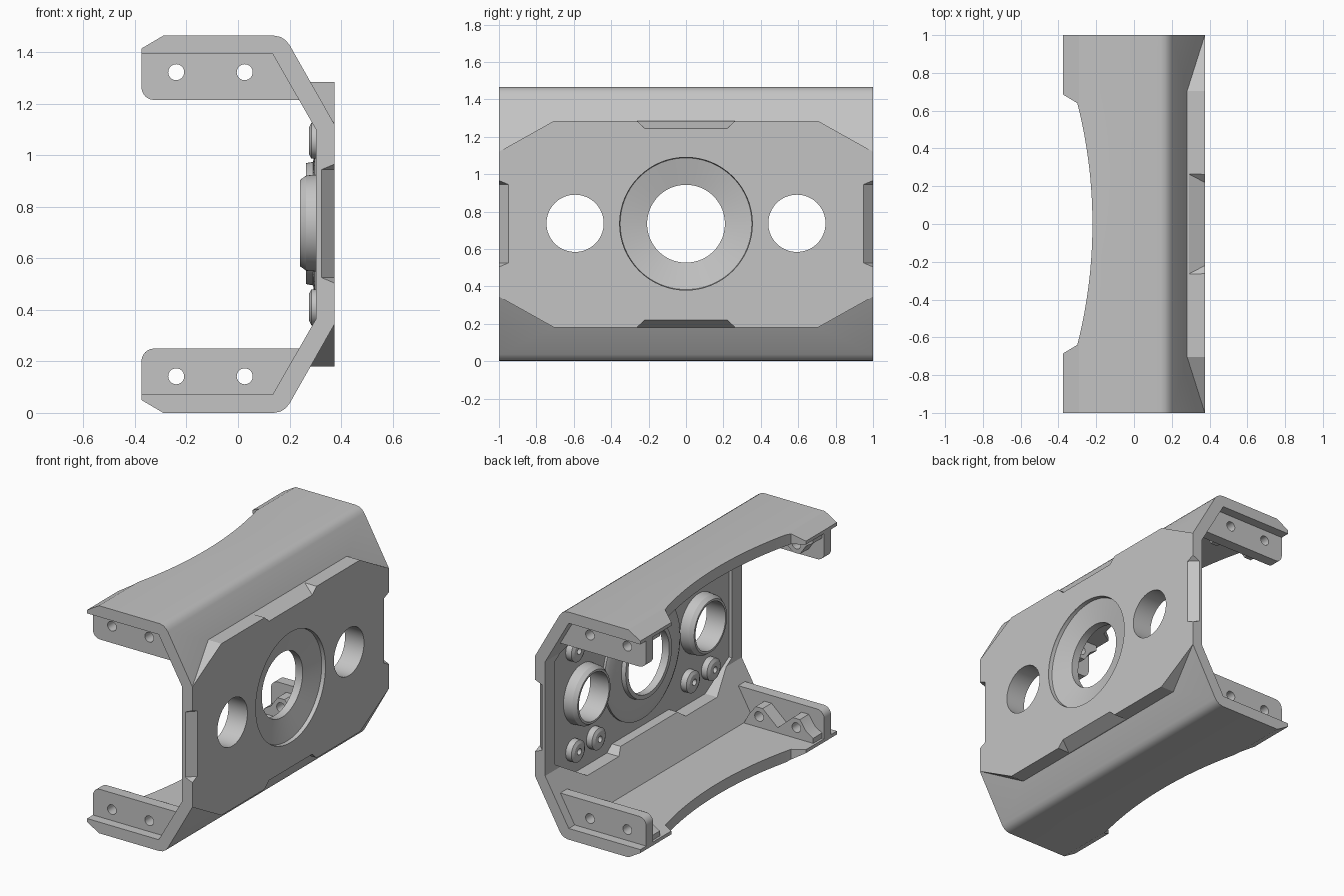
import bpy, bmesh, math
from mathutils import Vector

if "Cube" in bpy.data.objects:
    bpy.data.objects.remove(bpy.data.objects["Cube"])

ZC = 0.7325  # mid height
grey = bpy.data.materials.new("light grey")
grey.diffuse_color = (0.55, 0.55, 0.55, 1)
grey.use_nodes = True
grey.node_tree.nodes["Principled BSDF"].inputs["Base Color"].default_value = grey.diffuse_color


def finish(name, bm):
    bmesh.ops.recalc_face_normals(bm, faces=bm.faces)
    me = bpy.data.meshes.new(name)
    bm.to_mesh(me)
    bm.free()
    me.materials.append(grey)
    ob = bpy.data.objects.new(name, me)
    bpy.context.collection.objects.link(ob)
    return ob


def prism(name, pts, axis, lo, hi):
    """Extrude a 2D outline along the x, y or z axis."""
    put = {"x": lambda a, b, t: (t, a, b), "y": lambda a, b, t: (a, t, b),
           "z": lambda a, b, t: (a, b, t)}[axis]
    bm = bmesh.new()
    f = bm.faces.new([bm.verts.new(put(a, b, lo)) for a, b in pts])
    new = bmesh.ops.extrude_face_region(bm, geom=[f])["geom"]
    step = Vector(put(0, 0, hi - lo))
    bmesh.ops.translate(bm, vec=step, verts=[v for v in new if isinstance(v, bmesh.types.BMVert)])
    return finish(name, bm)


def hull(name, pts):
    bm = bmesh.new()
    for p in pts:
        bm.verts.new(p)
    bmesh.ops.convex_hull(bm, input=bm.verts)
    return finish(name, bm)


def circle(a, b, r, n=48):
    return [(a + r * math.cos(2 * math.pi * i / n), b + r * math.sin(2 * math.pi * i / n)) for i in range(n)]


def ring(name, profile, y, z, n=64):
    """Lathe a closed (x, radius) profile around an x-parallel axis."""
    bm = bmesh.new()
    loops = [[bm.verts.new((x, y + a, z + b)) for a, b in circle(0, 0, r, n)] for x, r in profile]
    for k, cur in enumerate(loops):
        nxt = loops[(k + 1) % len(loops)]
        for i in range(n):
            j = (i + 1) % n
            bm.faces.new((cur[i], cur[j], nxt[j], nxt[i]))
    return smooth(finish(name, bm))


def smooth(ob):
    bpy.ops.object.select_all(action="DESELECT")
    ob.select_set(True)
    bpy.context.view_layer.objects.active = ob
    bpy.ops.object.shade_smooth_by_angle(angle=math.radians(25))
    return ob


def boolean(target, tool, op="DIFFERENCE"):
    m = target.modifiers.new("cut", "BOOLEAN")
    m.operation, m.object, m.solver = op, tool, "EXACT"
    bpy.context.view_layer.objects.active = target
    bpy.ops.object.modifier_apply(modifier=m.name)
    bpy.data.objects.remove(tool)


def mirrored(half):
    """Complete a lower outline with its copy above mid height."""
    return half + [(a, 2 * ZC - b) for a, b in reversed(half)]


# Bracket: solid outer channel plus front plate, then hollowed
outer = [(-0.375, 0.05), (-0.29, 0), (0.14, 0), (0.165, 0.005), (0.185, 0.018), (0.2, 0.036), (0.375, 0.345)]
bracket = prism("bracket_shell", mirrored(outer), "y", -1, 1)
plate = mirrored([(-1, 0.345), (-0.705, 0.18), (0.705, 0.18), (1, 0.345)])
boolean(bracket, prism("plate", plate, "x", 0.1, 0.375), "UNION")
inner = [(-0.6, 0.072), (0.135, 0.072), (0.303, 0.365)]
boolean(bracket, prism("hollow", mirrored(inner), "y", -1.2, 1.2))

# Pocket behind the plate, stepped around the edge notches
pocket = mirrored([(-0.9, 0.40), (-0.66, 0.255), (-0.34, 0.255), (-0.29, 0.295),
                   (0.29, 0.295), (0.34, 0.255), (0.66, 0.255), (0.9, 0.40)])
boolean(bracket, prism("pocket", pocket, "x", -0.1, 0.325))

# Chamfered notches on the four plate edges
for s in (-1, 1):
    zs = lambda d: ZC + s * d
    pts = [(x, y * k, zs(d)) for k in (-1, 1) for x, y, d in
           ((0.28, 0.27, 0.5575), (0.285, 0.29, 0.578), (0.4, 0.29, 0.578), (0.4, 0.207, 0.5005))]
    boolean(bracket, hull("edge_notch", pts))
    pts = [(x, s * y, 0.735 + k * d) for k in (-1, 1) for x, y, d in
           ((0.305, 1.02, 0.21), (0.4, 0.925, 0.21), (0.4, 1.02, 0.25))]
    boolean(bracket, hull("side_notch", pts))

# Curved scallop along the rear lips
R = 2.6
arc = [(-0.22 - R + math.sqrt(R * R - y * y), y) for y in [0.64 - 1.28 * i / 32 for i in range(33)]]
scallop = [(-0.6, 0.685), (-0.375, 0.685)] + arc + [(-0.375, -0.685), (-0.6, -0.685)]
boolean(bracket, prism("scallop", scallop, "z", -0.2, 1.7))

# Openings in the plate
boolean(bracket, prism("centre_cut", circle(0, 0.735, 0.355, 64), "x", 0.2, 0.5))
for y in (-0.593, 0.593):
    boolean(bracket, prism("side_cut", circle(y, 0.737, 0.153, 64), "x", 0.2, 0.5))
smooth(bracket)

# Dished centre ring
ring("centre_ring", [(0.374, 0.356), (0.35, 0.352), (0.315, 0.208), (0.265, 0.208), (0.265, 0.235),
                     (0.292, 0.24), (0.298, 0.36), (0.31, 0.385), (0.327, 0.385), (0.34, 0.356)], 0, 0.735, 80)

for s in (-1, 1):
    # Collars around the side openings
    ring("side_collar", [(0.24, 0.153), (0.24, 0.167), (0.265, 0.185), (0.33, 0.19), (0.33, 0.153)], s * 0.593, 0.737)
    # Small screw bosses
    for y in (0.48, 0.69):
        for z in (0.41, 1.057):
            ring("screw_boss", [(0.275, 0.02), (0.275, 0.05), (0.285, 0.07), (0.33, 0.07), (0.33, 0.02)], s * y, z, 32)

# Mounting tabs with drilled holes and peaked inner pads
corner = [(-0.375 + 0.05 * (1 - math.sin(a)), 0.25 - 0.05 * (1 - math.cos(a)))
          for a in [math.pi / 2 * i / 6 for i in range(7)]]
tab = [(-0.375, 0.06), (0.14, 0.06), (0.245, 0.25)] + corner
pad = [(-0.36, 0.06), (-0.36, 0.105), (-0.31, 0.135), (-0.265, 0.2), (-0.215, 0.2), (-0.107, 0.105),
       (0.0, 0.2), (0.05, 0.2), (0.10, 0.135), (0.14, 0.06)]
for s in (-1, 1):
    for top in (False, True):
        flip = lambda pts: [(a, 2 * ZC - b if top else b) for a, b in pts]
        parts = [prism("mounting_tab", flip(tab), "y", s * 0.87, s * 0.94),
                 prism("tab_pad", flip(pad), "y", s * 0.78, s * 0.88)]
        boolean(parts[0], parts[1], "UNION")
        for x in (-0.24, 0.026):
            hole = flip([(x, 0.142)])[0]
            boolean(parts[0], prism("drill", circle(*hole, 0.031, 32), "y", s * 0.6, s * 1.1))
        smooth(parts[0])
